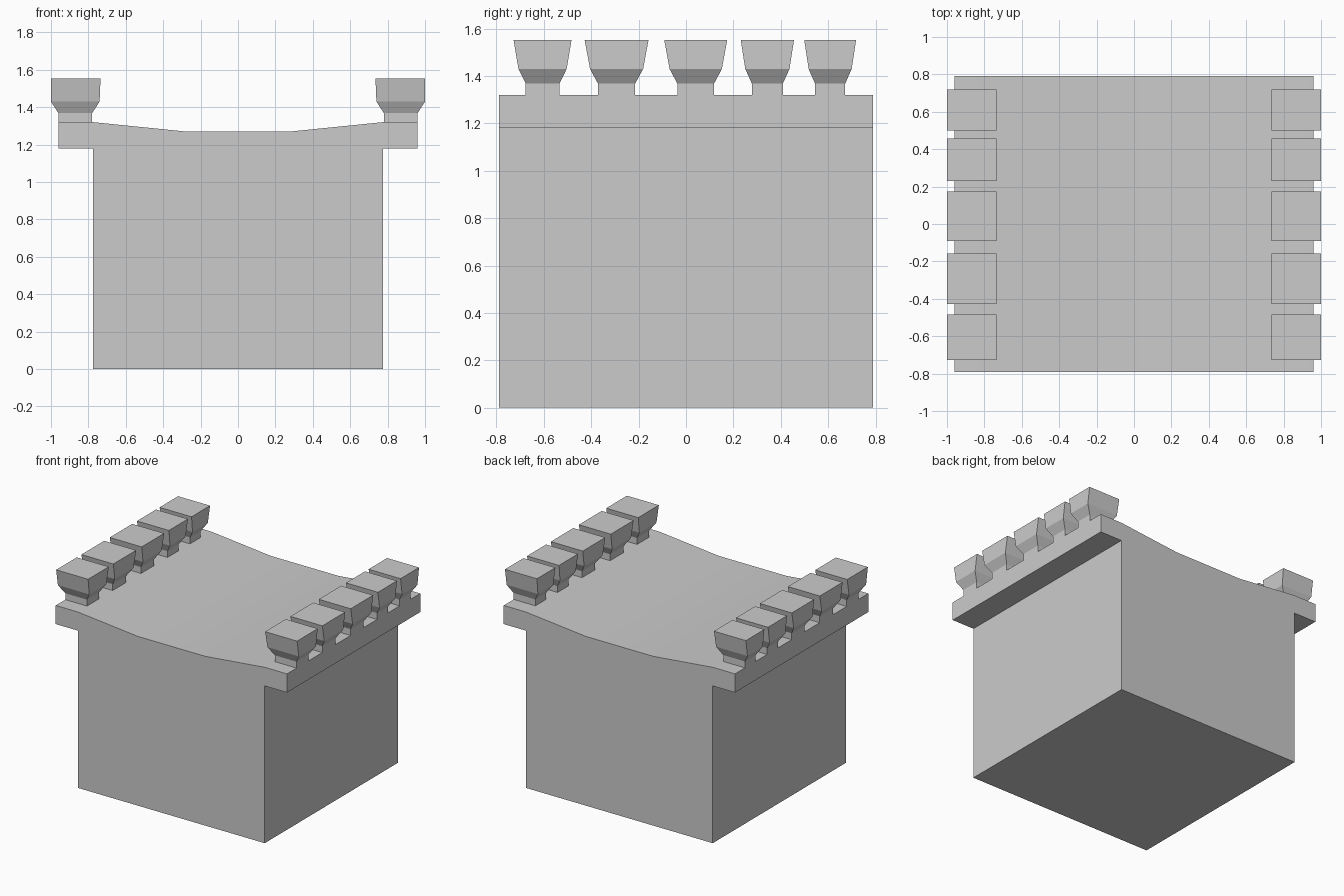
import bpy, bmesh

if "Cube" in bpy.data.objects:
    bpy.data.objects.remove(bpy.data.objects["Cube"])

DEPTH = 0.79  # half length along y


def make_object(name, bm):
    bmesh.ops.recalc_face_normals(bm, faces=bm.faces[:])
    mesh = bpy.data.meshes.new(name)
    bm.to_mesh(mesh)
    bm.free()
    obj = bpy.data.objects.new(name, mesh)
    bpy.context.collection.objects.link(obj)
    return obj


# Wall body with overhanging ledges and dished walkway: one extruded profile
half = [(0.775, 0), (0.775, 1.18), (0.96, 1.18), (0.96, 1.32), (0.775, 1.32), (0.28, 1.27)]
profile = half + [(-x, z) for x, z in reversed(half)]
bm = bmesh.new()
face = bm.faces.new([bm.verts.new((x, -DEPTH, z)) for x, z in profile])
ext = bmesh.ops.extrude_face_region(bm, geom=[face], use_keep_orig=True)
moved = [v for v in ext["geom"] if isinstance(v, bmesh.types.BMVert)]
bmesh.ops.translate(bm, verts=moved, vec=(0, 2 * DEPTH, 0))
wall = make_object("wall_body", bm)
bpy.context.view_layer.objects.active = wall
wall.select_set(True)
bpy.ops.object.shade_smooth_by_angle(angle=0.5)
wall.select_set(False)


# Flared battlement block: stacked rectangular sections joined into a solid
# each section: z, inner x, outer x, share of the top width
SECTIONS = [(1.32, 0.78, 0.96, 0.58), (1.368, 0.78, 0.96, 0.58),
            (1.43, 0.74, 1.0, 0.83), (1.553, 0.735, 1.0, 1.0)]


def merlon(name, y0, y1, side):
    bm = bmesh.new()
    mid, hw = (y0 + y1) / 2, (y1 - y0) / 2
    rings = []
    for z, xi, xo, share in SECTIONS:
        w = hw * share
        rings.append([bm.verts.new((side * x, mid + y, z))
                      for x, y in ((xi, -w), (xo, -w), (xo, w), (xi, w))])
    for a, b in zip(rings, rings[1:]):
        for i in range(4):
            j = (i + 1) % 4
            bm.faces.new((a[i], a[j], b[j], b[i]))
    bm.faces.new(rings[0])
    bm.faces.new(rings[-1])
    make_object(name, bm)


# Five uneven blocks along each ledge
SPANS = [(-0.728, -0.483), (-0.428, -0.158), (-0.092, 0.174), (0.231, 0.456), (0.499, 0.718)]
for side, label in ((-1, "left"), (1, "right")):
    for n, (y0, y1) in enumerate(SPANS, 1):
        merlon(f"battlement_{label}_{n}", y0, y1, side)
